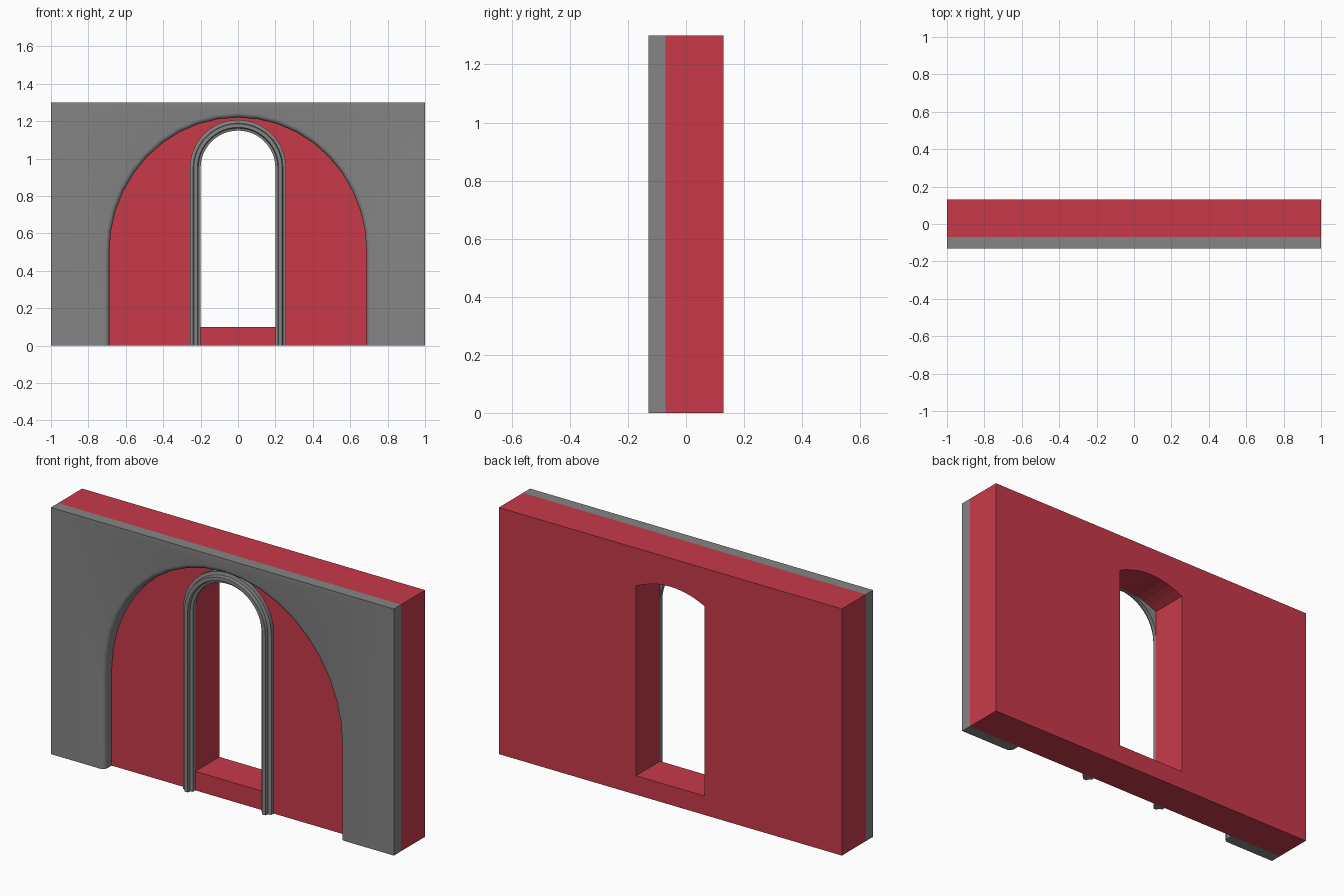
import bpy, bmesh, math
from mathutils import Vector

if "Cube" in bpy.data.objects:
    bpy.data.objects.remove(bpy.data.objects["Cube"])

HALF, HEIGHT = 1.0, 1.3
FRONT, FACE, BACK = -0.13, -0.07, 0.13


def make_material(name, rgb):
    mat = bpy.data.materials.new(name)
    mat.use_nodes = True
    mat.diffuse_color = (*rgb, 1)
    mat.node_tree.nodes["Principled BSDF"].inputs["Base Color"].default_value = (*rgb, 1)
    return mat


red = make_material("red plaster", (0.58, 0.042, 0.07))
grey = make_material("grey stone", (0.235, 0.235, 0.235))


def make_object(name, bm, mat):
    bmesh.ops.recalc_face_normals(bm, faces=bm.faces)
    mesh = bpy.data.meshes.new(name)
    bm.to_mesh(mesh)
    bm.free()
    mesh.materials.append(mat)
    obj = bpy.data.objects.new(name, mesh)
    bpy.context.collection.objects.link(obj)
    return obj


def prism(outline, y0, y1):
    """Extrude an (x, z) outline from y0 to y1."""
    bm = bmesh.new()
    face = bm.faces.new([bm.verts.new((x, y0, z)) for x, z in outline])
    ext = bmesh.ops.extrude_face_region(bm, geom=[face], use_keep_orig=True)
    verts = [g for g in ext["geom"] if isinstance(g, bmesh.types.BMVert)]
    bmesh.ops.translate(bm, verts=verts, vec=(0, y1 - y0, 0))
    return bm


def smooth(obj, angle):
    bpy.ops.object.select_all(action="DESELECT")
    obj.select_set(True)
    bpy.context.view_layer.objects.active = obj
    bpy.ops.object.shade_smooth_by_angle(angle=math.radians(angle))


def arc(rx, rz, base, steps):
    """Half ellipse from the +x side over the top to the -x side."""
    return [(rx * math.cos(math.pi * i / steps), base + rz * math.sin(math.pi * i / steps))
            for i in range(steps + 1)]


# Wall with a window opening under a shallow segmental head
wall = make_object("wall", prism(
    [(-HALF, 0), (HALF, 0), (HALF, HEIGHT), (-HALF, HEIGHT)], FACE, BACK), red)
head = [(0.2 * (1 - i / 5), 1.15 - 0.05 * (1 - i / 5) ** 2) for i in range(11)]
cutter = make_object("opening_cutter", prism(
    [(-0.2, 0.1), (0.2, 0.1)] + head, FACE - 0.1, BACK + 0.1), red)
cutter.hide_render = True
cut = wall.modifiers.new("opening", "BOOLEAN")
cut.object = cutter
cut.operation = "DIFFERENCE"
cut.solver = "EXACT"
bpy.context.view_layer.objects.active = wall
bpy.ops.object.modifier_apply(modifier=cut.name)
bpy.data.objects.remove(cutter)

# Stone facing with a wide elliptical arch, its front arris rounded
arch = [(0.688, 0)] + arc(0.688, 0.72, 0.5, 20) + [(-0.688, 0)]
bm = prism([(-HALF, 0), (-HALF, HEIGHT), (HALF, HEIGHT), (HALF, 0)] + arch, FRONT, FACE)
arris = [e for e in bm.edges
         if all(abs(v.co.y - FRONT) < 1e-5 and abs(v.co.x) < 0.7 for v in e.verts)]
bmesh.ops.bevel(bm, geom=arris, offset=0.025, segments=4, profile=0.5, affect="EDGES")
facing = make_object("stone_facing", bm, grey)
smooth(facing, 35)

# Moulded surround: a (radius, depth) profile swept along the legs and round head
profile = [(0.2, 0), (0.2, 0.02), (0.213, 0.024), (0.217, 0.04), (0.236, 0.04),
           (0.24, 0.024), (0.257, 0.02), (0.257, 0)]
spring = 0.95
bm = bmesh.new()
rings = []
for x, z in [(1, -spring)] + arc(1, 1, 0, 24) + [(-1, -spring)]:
    lift = 1 if z >= 0 else 0
    rings.append([bm.verts.new(Vector((x * r, FACE - d, spring + z * r if lift else 0)))
                  for r, d in profile])
for a, b in zip(rings, rings[1:]):
    for i in range(len(profile)):
        j = (i + 1) % len(profile)
        bm.faces.new((a[i], a[j], b[j], b[i]))
bm.faces.new(rings[0])
bm.faces.new(rings[-1])
surround = make_object("window_surround", bm, grey)
smooth(surround, 25)
